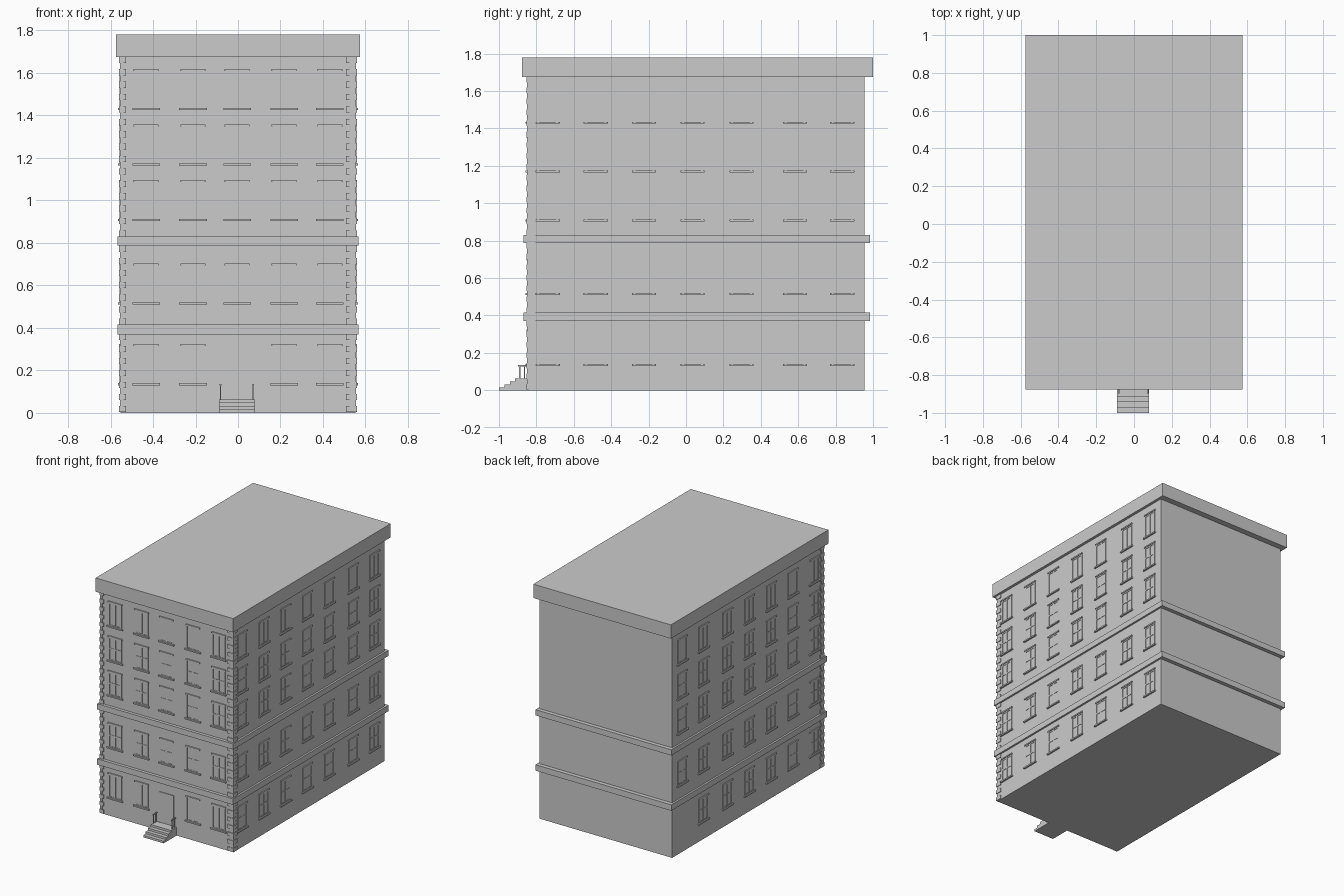
import bpy, bmesh
from mathutils import Vector

if "Cube" in bpy.data.objects:
    bpy.data.objects.remove(bpy.data.objects["Cube"])


def mesh_object(name, boxes):
    """One object made of boxes, each given as (min corner, max corner)."""
    bm = bmesh.new()
    for a, b in boxes:
        lo = Vector([min(p, q) for p, q in zip(a, b)])
        hi = Vector([max(p, q) for p, q in zip(a, b)])
        geo = bmesh.ops.create_cube(bm, size=1)
        bmesh.ops.scale(bm, vec=hi - lo, verts=geo["verts"])
        bmesh.ops.translate(bm, vec=(lo + hi) / 2, verts=geo["verts"])
    me = bpy.data.meshes.new(name)
    bm.to_mesh(me)
    bm.free()
    ob = bpy.data.objects.new(name, me)
    bpy.context.collection.objects.link(ob)
    return ob


WX, YF, YB = 0.553, -0.845, 0.955    # wall half width, front, back

# Main volume, string courses and flat cornice
mesh_object("walls", [((-WX, YF, 0), (WX, YB, 1.70))])
mesh_object("lower_band", [((-0.567, -0.868, 0.37), (0.567, 0.985, 0.415))])
mesh_object("upper_band", [((-0.567, -0.868, 0.787), (0.567, 0.985, 0.83))])
mesh_object("roof_cornice", [((-0.574, -0.877, 1.676), (0.574, 1.0, 1.78))])


def window(face, u, z, crossbar):
    """Boxes of one window, centred at u along the wall, sill bottom at z."""
    # (u range, z range, projection) relative to the window
    parts = [
        (-0.065, 0.065, 0.000, 0.010, 0.012),    # sill
        (-0.059, 0.059, 0.184, 0.194, 0.008),    # lintel
        (-0.055, -0.046, 0.010, 0.184, 0.004),   # jambs
        (0.046, 0.055, 0.010, 0.184, 0.004),
        (-0.046, 0.046, 0.174, 0.184, 0.003),    # top rail
        (-0.046, 0.046, 0.010, 0.018, 0.003),    # bottom rail
        (-0.005, 0.005, 0.018, 0.174, 0.003),    # mullion
    ]
    if crossbar:
        parts.append((-0.046, 0.046, 0.094, 0.104, 0.003))
    out = []
    for u0, u1, z0, z1, d in parts:
        if face == "front":
            out.append(((u + u0, YF + 0.01, z + z0), (u + u1, YF - d, z + z1)))
        else:
            s = 1 if face == "right" else -1
            out.append(((s * (WX - 0.01), u + u0, z + z0),
                        (s * (WX + d), u + u1, z + z1)))
    return out


# Windows on three facades (the back wall is blank)
floors = [0.130, 0.509, 0.902, 1.164, 1.425]
front_u = [-0.432, -0.212, -0.004, 0.217, 0.432]
side_u = [-0.740, -0.482, -0.225, 0.035, 0.297, 0.583, 0.835]
for face, us in (("front", front_u), ("right", side_u), ("left", side_u)):
    for i, z in enumerate(floors):
        boxes = []
        for j, u in enumerate(us):
            if i == 0 and face == "front" and j == 2:
                continue                          # door position
            if i == 0 and face == "left" and j == 6:
                continue                          # blank rear bay
            cross = i in (1, 2, 3) or (i == 0 and face != "front")
            boxes += window(face, u, z, cross)
        mesh_object(f"{face}_windows_floor_{i + 1}", boxes)

# Corner quoins: alternating long and short blocks between the bands
for side, s, long_w, short_w in (("right", 1, 0.045, 0.028),
                                 ("left", -1, 0.026, 0.014)):
    boxes = []
    for z0, z1 in ((0.005, 0.37), (0.415, 0.787), (0.83, 1.676)):
        n = round((z1 - z0) / 0.029)
        h = (z1 - z0) / n
        for k in range(n):
            is_long = k % 2 == 0
            w = long_w if is_long else short_w
            d = 0.006 if is_long else 0.002
            l = 0.04 if is_long else 0.025
            boxes.append(((s * (WX + d), YF - d - 0.002, z0 + k * h),
                          (s * (WX - w), YF + l, z0 + (k + 1) * h)))
    mesh_object(f"{side}_quoins", boxes)

# Entrance door: casing around a leaf
mesh_object("door_casing", [
    ((-0.062, YF + 0.01, 0.06), (-0.056, YF - 0.005, 0.295)),
    ((0.050, YF + 0.01, 0.06), (0.056, YF - 0.005, 0.295)),
    ((-0.062, YF + 0.01, 0.289), (0.056, YF - 0.005, 0.295))])
mesh_object("door_leaf", [((-0.056, YF + 0.01, 0.06), (0.050, YF - 0.002, 0.289))])

# Entrance steps
steps = [(-1.0, 0.016), (-0.971, 0.032), (-0.942, 0.048), (-0.913, 0.064)]
bm_profile = [(YF + 0.01, 0)]
for y, z in steps:
    bm_profile += [(y, z - 0.016), (y, z)]
bm_profile.append((YF + 0.01, 0.064))
bm = bmesh.new()
bm.faces.new([bm.verts.new((-0.09, y, z)) for y, z in bm_profile])
ext = bmesh.ops.extrude_face_region(bm, geom=bm.faces[:])
bmesh.ops.translate(bm, vec=(0.17, 0, 0),
                    verts=[v for v in ext["geom"] if isinstance(v, bmesh.types.BMVert)])
bmesh.ops.dissolve_degenerate(bm, dist=1e-5, edges=bm.edges[:])
bmesh.ops.recalc_face_normals(bm, faces=bm.faces[:])
me = bpy.data.meshes.new("entrance_steps")
bm.to_mesh(me)
bm.free()
bpy.context.collection.objects.link(bpy.data.objects.new("entrance_steps", me))

# Landing railings on both sides
for side, x in (("left", -0.082), ("right", 0.072)):
    mesh_object(f"{side}_railing", [
        ((x - 0.003, -0.892, 0.06), (x + 0.003, -0.886, 0.13)),
        ((x - 0.003, -0.866, 0.06), (x + 0.003, -0.860, 0.13)),
        ((x - 0.004, -0.898, 0.128), (x + 0.004, YF, 0.135))])
